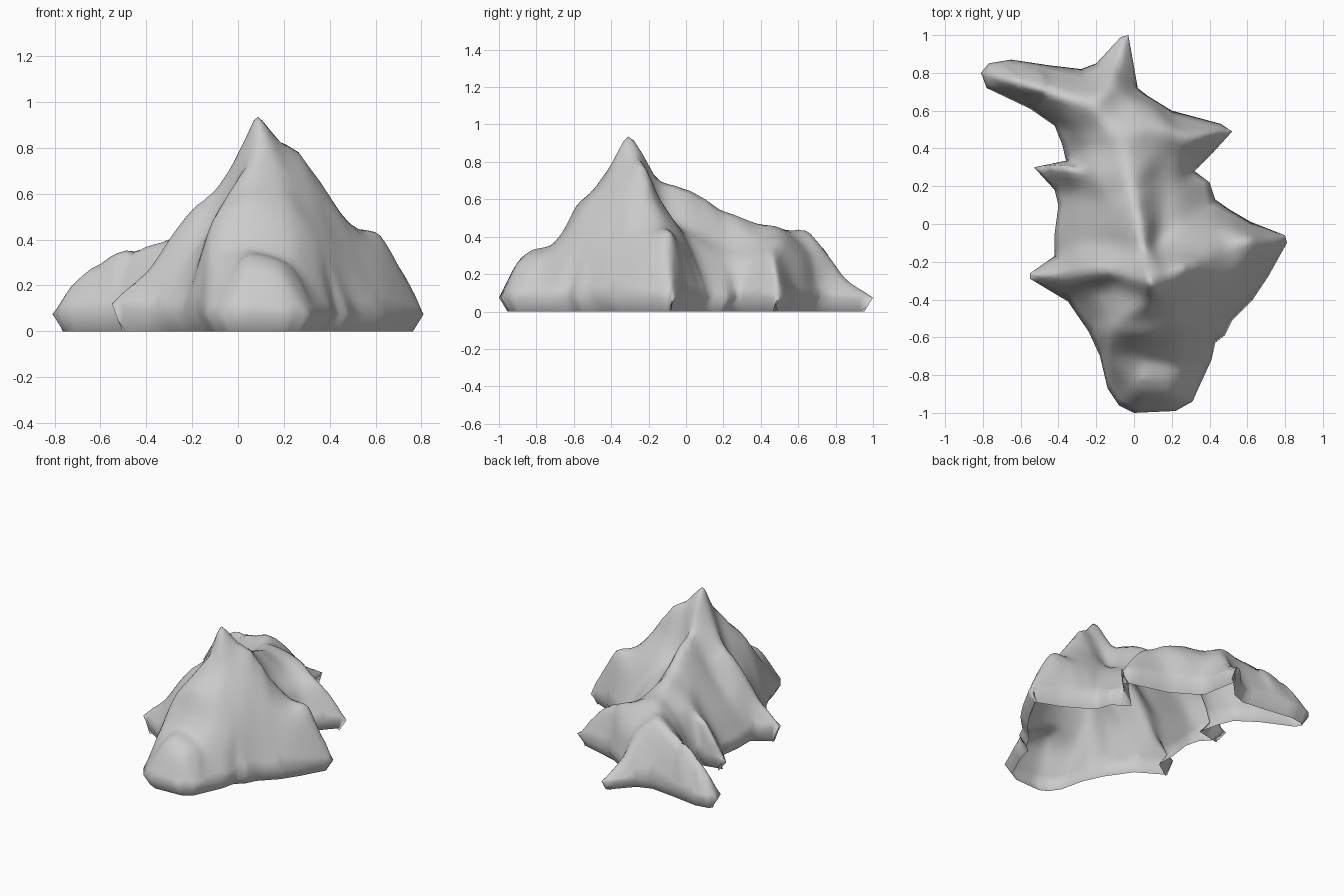
import bpy, bmesh
from mathutils import Vector
from mathutils.geometry import delaunay_2d_cdt

if "Cube" in bpy.data.objects:
    bpy.data.objects.remove(bpy.data.objects["Cube"])

# Foot of the mountain seen from above, clockwise from the rear spike
OUTLINE = [(-.03, 1), (.02, .72), (.07, .68), (.2, .6), (.46, .53), (.52, .49), (.42, .38),
           (.32, .28), (.4, .22), (.43, .13), (.5, .08), (.62, .01), (.8, -.06), (.81, -.1),
           (.71, -.28), (.63, -.4), (.52, -.51), (.48, -.59), (.43, -.63), (.41, -.72),
           (.35, -.85), (.31, -.94), (.22, -.99), (0, -1), (-.08, -.96), (-.14, -.87),
           (-.18, -.7), (-.24, -.57), (-.35, -.41), (-.55, -.29), (-.55, -.26), (-.42, -.17),
           (-.42, -.05), (-.4, .1), (-.42, .18), (-.53, .3), (-.36, .335), (-.38, .42),
           (-.42, .52), (-.55, .61), (-.78, .72), (-.81, .8), (-.77, .85), (-.65, .87),
           (-.45, .84), (-.28, .82), (-.2, .85), (-.07, .99)]
PEAK = (.08, -.31, .99)

# Ridge lines, each starting at or near the peak and running outwards
spine = [PEAK, (.06, -.16, .73), (.04, -.02, .71), (.01, .1, .635), (-.01, .2, .56),
         (-.05, .38, .48), (-.12, .5, .465), (-.2, .6, .46), (-.3, .66, .43),
         (-.45, .7, .395), (-.6, .74, .33), (-.73, .775, .21)]
east_ridge = [PEAK, (.18, -.26, .87), (.26, -.23, .81), (.33, -.2, .71), (.4, -.17, .58),
              (.5, -.12, .46), (.63, -.08, .45), (.74, -.085, .26)]
west_ridge = [PEAK, (.02, -.29, .84), (-.06, -.27, .69), (-.14, -.255, .6), (-.2, -.25, .57),
              (-.3, -.26, .44), (-.42, -.27, .26)]
south_ridge = [PEAK, (.08, -.4, .8), (.06, -.5, .65), (.05, -.59, .58), (.05, -.66, .43),
               (.04, -.72, .36), (.04, -.82, .34), (.03, -.89, .29)]
southeast_rib = [(.19, -.42, .7), (.22, -.55, .57), (.24, -.64, .42), (.24, -.75, .30)]
southwest_rib = [(-.06, -.5, .59), (-.12, -.58, .49), (-.13, -.7, .31)]
northeast_spur = [(.05, .52, .43), (.2, .5, .39), (.31, .46, .35), (.42, .48, .21)]
rear_spur = [(-.16, .7, .4), (-.11, .8, .27), (-.06, .92, .14)]
west_spur = [(-.12, .27, .46), (-.25, .29, .39), (-.36, .305, .35), (-.45, .31, .22)]
RIDGES = [spine, east_ridge, west_ridge, south_ridge, southeast_rib, southwest_rib,
          northeast_spur, rear_spur, west_spur]

# Shelves and gullies between the ridges
EAST_SIDE = [(.12, -.12, .5), (.13, .05, .44), (.25, -.14, .6), (.25, 0, .41), (.4, 0, .38),
             (.53, -.03, .37), (.12, .22, .36), (.24, .22, .27), (.12, .38, .37), (.25, .35, .27),
             (.1, .62, .29), (-.04, .68, .3)]
WEST_SIDE = [(-.1, -.12, .5), (-.2, -.02, .38), (-.3, -.12, .26), (-.31, .03, .24),
             (-.14, .12, .44), (-.3, .17, .24), (-.22, .42, .37), (-.3, .5, .3),
             (-.42, .61, .29), (-.55, .67, .24), (-.48, .79, .26), (-.66, .82, .2),
             (-.12, -.34, .43), (-.25, -.36, .29), (-.14, -.47, .39)]
SOUTH_SIDE = [(.33, -.34, .64), (.47, -.3, .48), (.36, -.52, .43), (.6, -.22, .38),
              (.48, -.43, .31), (.36, -.66, .25), (.19, -.83, .31), (.19, -.91, .26),
              (-.04, -.84, .25), (.28, -.85, .2)]


def rim_height(p):
    return .12 if p[0] < -.5 and p[1] < 0 else .075


# Join outline, ridges and shelves into one triangulated terrain
pts = [(x, y, rim_height((x, y))) for x, y in reversed(OUTLINE)]
n = len(pts)
edges = []
for ridge in RIDGES:
    ids = []
    for p in ridge:
        if p not in pts:
            pts.append(p)
        ids.append(pts.index(p))
    edges += list(zip(ids, ids[1:]))
pts += EAST_SIDE + WEST_SIDE + SOUTH_SIDE
co, _, tris, orig, _, _ = delaunay_2d_cdt([Vector(p[:2]) for p in pts], edges,
                                          [list(range(n))], 1, 1e-5)
bm = bmesh.new()
verts = []
for c, o in zip(co, orig):
    src = o[0] if o else min(range(len(pts)), key=lambda i: (Vector(pts[i][:2]) - c).length)
    verts.append(bm.verts.new((c.x, c.y, pts[src][2])))
for t in tris:
    bm.faces.new([verts[i] for i in t])

# Soften the slopes while keeping the foot line fixed
bmesh.ops.subdivide_edges(bm, edges=bm.edges[:], cuts=3, use_grid_fill=True)
bmesh.ops.triangulate(bm, faces=[f for f in bm.faces if len(f.verts) > 4])
inner = [v for v in bm.verts if not v.is_boundary]
for _ in range(3):
    bmesh.ops.smooth_vert(bm, verts=inner, factor=.5,
                          use_axis_x=True, use_axis_y=True, use_axis_z=True)

# Undercut skirt down to the ground, deeper at the spur tips; the underside stays open
rim = [e for e in bm.edges if e.is_boundary]
inward = {}
for e in rim:
    f = e.link_faces[0]
    a, b = e.verts
    d = (b.co - a.co).to_2d().normalized()
    nrm = Vector((-d.y, d.x))
    if nrm.dot((f.calc_center_median() - a.co).to_2d()) < 0:
        nrm = -nrm
    for v in e.verts:
        inward[v] = inward.get(v, Vector((0, 0))) + nrm
new = bmesh.ops.extrude_edge_only(bm, edges=rim)["geom"]
low = {tuple(v.co): v for v in new if isinstance(v, bmesh.types.BMVert)}
for v, d in inward.items():
    w = low[tuple(v.co)]
    step = d.normalized() * min(.11, .045 / max(d.length / 2, .1))
    w.co = (v.co.x + step.x, v.co.y + step.y, 0)
bmesh.ops.recalc_face_normals(bm, faces=bm.faces[:])
if sum(f.normal.z * f.calc_area() for f in bm.faces) < 0:
    bmesh.ops.reverse_faces(bm, faces=bm.faces[:])

mesh = bpy.data.meshes.new("mountain")
bm.to_mesh(mesh)
bm.free()
mountain = bpy.data.objects.new("mountain", mesh)
bpy.context.collection.objects.link(mountain)
bpy.context.view_layer.objects.active = mountain
mountain.select_set(True)
bpy.ops.object.shade_smooth_by_angle(angle=2.0)
